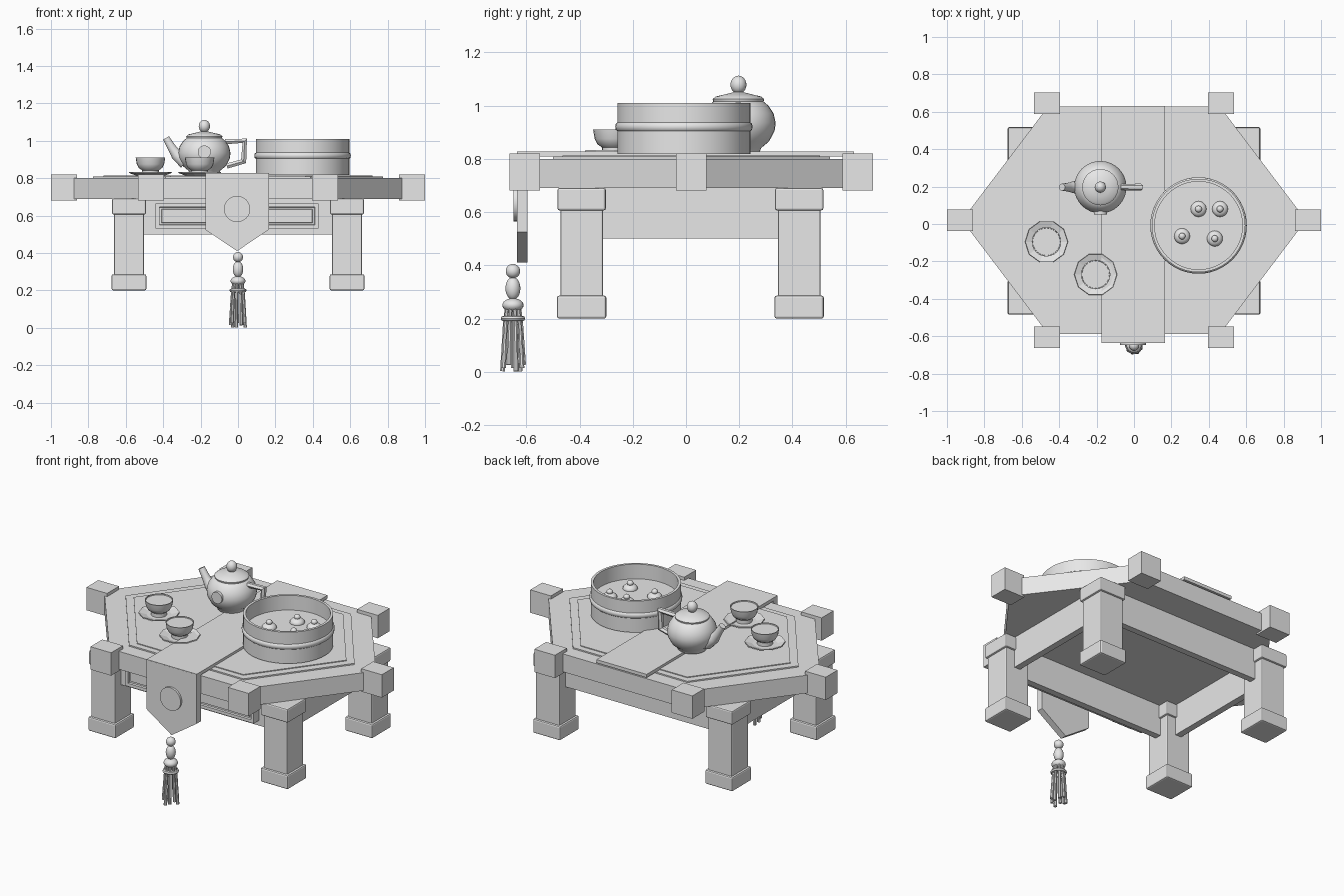
import bpy, bmesh, math
from mathutils import Vector

if "Cube" in bpy.data.objects:
    bpy.data.objects.remove(bpy.data.objects["Cube"], do_unlink=True)

GREY = bpy.data.materials.new("plain grey")
GREY.use_nodes = True
GREY.diffuse_color = (0.8, 0.8, 0.8, 1)
GREY.node_tree.nodes["Principled BSDF"].inputs["Base Color"].default_value = (0.8, 0.8, 0.8, 1)


def finish(name, bm, smooth=False, bevel=0):
    bmesh.ops.recalc_face_normals(bm, faces=bm.faces)
    mesh = bpy.data.meshes.new(name)
    bm.to_mesh(mesh)
    bm.free()
    mesh.materials.append(GREY)
    ob = bpy.data.objects.new(name, mesh)
    bpy.context.collection.objects.link(ob)
    if bevel:
        mod = ob.modifiers.new("bevel", "BEVEL")
        mod.width, mod.segments = bevel, 2
    if smooth:
        bpy.ops.object.select_all(action="DESELECT")
        ob.select_set(True)
        bpy.context.view_layer.objects.active = ob
        bpy.ops.object.shade_smooth_by_angle(angle=math.radians(40))
    return ob


def box(name, center, size, bevel=0):
    bm = bmesh.new()
    bmesh.ops.create_cube(bm, size=1)
    bmesh.ops.scale(bm, vec=size, verts=bm.verts)
    bmesh.ops.translate(bm, vec=center, verts=bm.verts)
    return finish(name, bm, bevel=bevel)


def prism(name, points, offset):
    """Extrude a flat outline along an offset."""
    bm = bmesh.new()
    face = bm.faces.new([bm.verts.new(p) for p in points])
    new = bmesh.ops.extrude_face_region(bm, geom=[face], use_keep_orig=True)["geom"]
    bmesh.ops.translate(bm, vec=offset, verts=[v for v in new if isinstance(v, bmesh.types.BMVert)])
    return finish(name, bm)


def lathe(name, center, profile, segments=32, smooth=True):
    """Spin (radius, height) points around z."""
    bm = bmesh.new()
    vs = [bm.verts.new((r, 0, z)) for r, z in profile]
    edges = [bm.edges.new(pair) for pair in zip(vs, vs[1:])]
    bmesh.ops.spin(bm, geom=vs + edges, cent=(0, 0, 0), axis=(0, 0, 1),
                   angle=math.tau, steps=segments, use_duplicate=False)
    bmesh.ops.remove_doubles(bm, verts=bm.verts, dist=0.0005)
    bmesh.ops.translate(bm, vec=center, verts=bm.verts)
    return finish(name, bm, smooth)


def ball(name, center, size):
    bm = bmesh.new()
    bmesh.ops.create_uvsphere(bm, u_segments=20, v_segments=12, radius=1)
    bmesh.ops.scale(bm, vec=size, verts=bm.verts)
    bmesh.ops.translate(bm, vec=center, verts=bm.verts)
    return finish(name, bm, True)


def tube(name, points, radii, sides=10, smooth=True):
    """Sweep a ring with changing radius along a path."""
    bm = bmesh.new()
    pts = [Vector(p) for p in points]
    rings = []
    for i, p in enumerate(pts):
        along = (pts[min(i + 1, len(pts) - 1)] - pts[max(i - 1, 0)]).normalized()
        u = along.cross(Vector((0, 1, 0))).normalized()
        w = along.cross(u)
        angles = [math.tau * (k + 0.5) / sides for k in range(sides)]
        rings.append([bm.verts.new(p + radii[i] * (u * math.cos(a) + w * math.sin(a))) for a in angles])
    for a, b in zip(rings, rings[1:]):
        for k in range(sides):
            n = (k + 1) % sides
            bm.faces.new((a[k], a[n], b[n], b[k]))
    bm.faces.new(rings[0])
    bm.faces.new(rings[-1])
    return finish(name, bm, smooth)


def disc(name, center, radius, depth):
    """Upright disc facing the front."""
    ob = lathe(name, (0, 0, 0), [(0, 0), (radius, 0), (radius, depth), (0, depth)])
    ob.rotation_euler.x = math.pi / 2
    ob.location = center
    return ob


# Six-sided top, squeezed in depth
CY = 0.02


def hexagon(radius, half_depth, z):
    return [(sx * radius, CY + sy * half_depth, z) for sx, sy in
            ((1, 0), (0.5, 1), (-0.5, 1), (-1, 0), (-0.5, -1), (0.5, -1))]


prism("tabletop", hexagon(0.92, 0.607, 0.69), (0, 0, 0.11))
prism("top_panel", hexagon(0.775, 0.52, 0.795), (0, 0, 0.013))
prism("inner_panel", hexagon(0.72, 0.483, 0.80), (0, 0, 0.013))
for x, y, z in hexagon(0.93, 0.625, 0.75):
    box("corner_block", (x, y, z), (0.14, 0.115, 0.14))

# Legs with feet and caps
LX, FRONT, BACK = 0.583, -0.392, 0.425
for x in (-LX, LX):
    for y in (FRONT, BACK):
        box("leg", (x, y, 0.445), (0.16, 0.16, 0.48), 0.006)
        box("leg_foot", (x, y, 0.243), (0.185, 0.185, 0.086), 0.008)
        box("leg_cap", (x, y, 0.648), (0.182, 0.182, 0.084), 0.008)

# Apron boards and drawer
for y in (FRONT, BACK):
    box("long_apron", (0, y, 0.595), (2 * LX, 0.04, 0.19))
for x in (-LX, LX):
    box("side_apron", (x, (FRONT + BACK) / 2, 0.595), (0.04, BACK - FRONT, 0.19))


def drawer():
    bm = bmesh.new()
    bmesh.ops.create_cube(bm, size=1)
    bmesh.ops.scale(bm, vec=(0.87, 0.06, 0.135), verts=bm.verts)
    bmesh.ops.translate(bm, vec=(-0.005, -0.432, 0.598), verts=bm.verts)
    face = min(bm.faces, key=lambda f: f.calc_center_median().y)
    for inset, depth in ((0.027, 0), (0.003, -0.012), (0.014, 0), (0.003, 0.008)):
        bmesh.ops.inset_region(bm, faces=[face], thickness=inset, depth=depth)
    finish("drawer_front", bm)


drawer()

# Cloth runner with pointed front flap
box("runner", (-0.005, -0.002, 0.818), (0.34, 1.265, 0.02))
flap = [(-0.175, 0.825), (0.165, 0.825), (0.165, 0.525), (-0.005, 0.41), (-0.175, 0.525)]
prism("runner_flap", [(x, -0.635, z) for x, z in flap], (0, 0.04, 0))
disc("flap_medallion", (-0.005, -0.63, 0.635), 0.07, 0.018)

# Tassel
TY = -0.65
ball("tassel_bead", (0, TY, 0.378), (0.027, 0.027, 0.027))
ball("tassel_long_bead", (0, TY, 0.313), (0.028, 0.028, 0.043))
ball("tassel_collar", (0, TY, 0.25), (0.04, 0.04, 0.026))
lathe("tassel_ring", (0, TY, 0.2),
      [(0.03, -0.01), (0.042, -0.008), (0.046, 0), (0.042, 0.008), (0.03, 0.01), (0.03, -0.01)], 20)
for i in range(9):
    a = math.tau * i / 9 + 0.3
    c, s = math.cos(a), math.sin(a)
    end = 0.002 + 0.012 * (i % 3)
    tube("tassel_strand", [(0.024 * c, TY + 0.024 * s, 0.24), (0.031 * c, TY + 0.031 * s, 0.18),
                           (0.04 * c, TY + 0.04 * s, end)], (0.008, 0.008, 0.01), 8)

# Teapot
PX, PY = -0.18, 0.197
lathe("teapot_body", (PX, PY, 0), [
    (0, 0.825), (0.08, 0.825), (0.085, 0.84), (0.115, 0.865), (0.136, 0.905), (0.14, 0.935),
    (0.132, 0.97), (0.112, 1.0), (0.09, 1.018), (0, 1.018)])
lathe("teapot_lid", (PX, PY, 0), [
    (0, 1.012), (0.094, 1.012), (0.097, 1.024), (0.085, 1.034), (0.05, 1.042), (0.018, 1.05), (0, 1.052)])
ball("lid_knob", (PX, PY, 1.078), (0.03, 0.03, 0.034))
tube("teapot_spout", [(-0.28, PY, 0.89), (-0.33, PY, 0.925), (-0.355, PY, 0.965), (-0.385, PY, 1.015)],
     (0.043, 0.03, 0.023, 0.019), 14)
tube("teapot_handle", [(-0.07, PY, 0.995), (0.036, PY, 1.0), (0.03, PY, 0.89), (-0.06, PY, 0.865)],
     (0.016, 0.019, 0.019, 0.016), 6, False)
disc("teapot_medallion", (PX, 0.075, 0.94), 0.035, 0.024)

# Cups on saucers
for x, y in ((-0.468, -0.095), (-0.205, -0.27)):
    lathe("saucer", (x, y, 0), [(0, 0.812), (0.07, 0.812), (0.115, 0.828), (0.113, 0.833),
                                (0.07, 0.82), (0, 0.82)], 10, False)
    lathe("cup", (x, y, 0), [
        (0, 0.815), (0.045, 0.815), (0.045, 0.842), (0.063, 0.855), (0.073, 0.875), (0.079, 0.91),
        (0.074, 0.91), (0.073, 0.904), (0, 0.904)], 24)

# Steamer basket with buns
SX, SY = 0.345, -0.008
lathe("steamer_basket", (SX, SY, 0), [
    (0, 0.818), (0.25, 0.818), (0.25, 0.904), (0.256, 0.909), (0.258, 0.92), (0.256, 0.931),
    (0.25, 0.936), (0.25, 1.01), (0.235, 1.01), (0.235, 0.92), (0, 0.92)], 48)
for x, y in ((0.345, 0.08), (0.46, 0.08), (0.257, -0.065), (0.432, -0.078)):
    ball("bun", (x, y, 0.922), (0.042, 0.042, 0.027))
    ball("bun_tip", (x, y, 0.954), (0.018, 0.018, 0.016))
